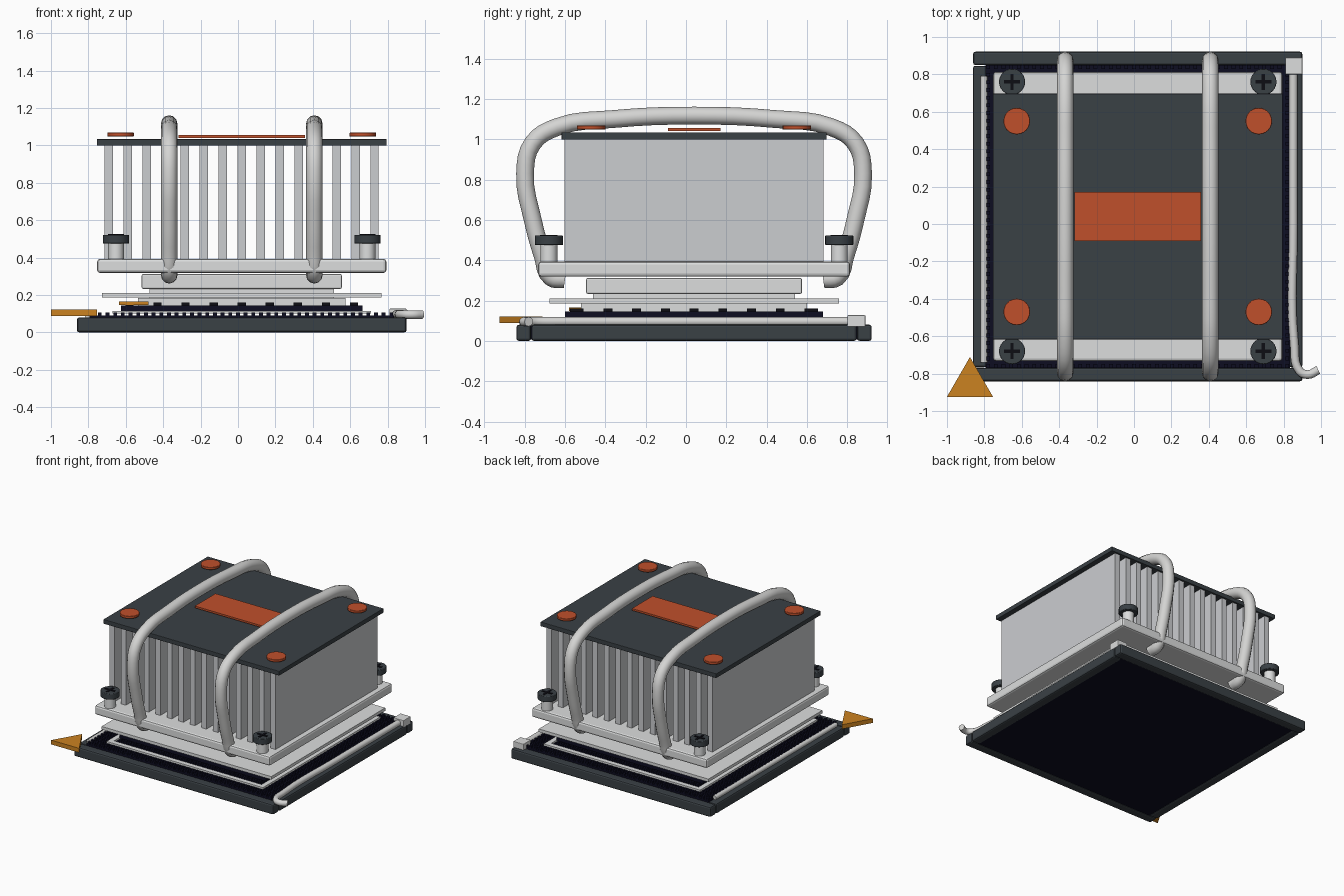
import bpy
import bmesh
from math import radians, pi
from mathutils import Matrix, Vector

if "Cube" in bpy.data.objects:
    bpy.data.objects.remove(bpy.data.objects["Cube"], do_unlink=True)

CX, CY = 0.02, 0.04  # centre of the stack


def material(name, rgb):
    m = bpy.data.materials.new(name)
    m.use_nodes = True
    m.diffuse_color = (*rgb, 1)
    m.node_tree.nodes["Principled BSDF"].inputs["Base Color"].default_value = (*rgb, 1)
    return m


slate = material("dark slate", (0.042, 0.052, 0.06))
navy = material("deep navy", (0.004, 0.004, 0.015))
black = material("near black", (0.004, 0.004, 0.007))
silver = material("light silver", (0.72, 0.73, 0.73))
fin_grey = material("fin grey", (0.6, 0.61, 0.63))
pipe_grey = material("pipe grey", (0.66, 0.66, 0.65))
orange = material("burnt orange", (0.53, 0.08, 0.024))
gold = material("gold", (0.6, 0.225, 0.015))


def finish(bm, name, mat, bevel=0):
    me = bpy.data.meshes.new(name)
    bm.to_mesh(me)
    bm.free()
    me.materials.append(mat)
    ob = bpy.data.objects.new(name, me)
    bpy.context.collection.objects.link(ob)
    if bevel:
        mod = ob.modifiers.new("bevel", "BEVEL")
        mod.width = bevel
        mod.segments = 2
    return ob


def add_box(bm, x, y, z):
    mid = Vector([(a + b) / 2 for a, b in (x, y, z)])
    size = [b - a for a, b in (x, y, z)]
    bmesh.ops.create_cube(bm, size=1, matrix=Matrix.Translation(mid) @ Matrix.Diagonal((*size, 1)))


def box(name, mat, x, y, z, bevel=0):
    bm = bmesh.new()
    add_box(bm, x, y, z)
    return finish(bm, name, mat, bevel)


def span(c, half):
    return (c - half, c + half)


def slab(name, mat, hx, hy, z, bevel=0):
    return box(name, mat, span(CX, hx), span(CY, hy), z, bevel)


def frame(name, mat, hx, hy, w, z):
    """Flat rectangular ring: two long bars and two short ones."""
    bm = bmesh.new()
    for s in (-1, 1):
        add_box(bm, span(CX, hx), span(CY + s * (hy - w / 2), w / 2), z)
        add_box(bm, span(CX + s * (hx - w / 2), w / 2), span(CY, hy - w), z)
    return finish(bm, name, mat)


def disc(name, mat, x, y, z, r, n=24, turn=0.0, bevel=0):
    bm = bmesh.new()
    place = Matrix.Translation((x, y, sum(z) / 2)) @ Matrix.Rotation(turn, 4, "Z")
    bmesh.ops.create_cone(bm, cap_ends=True, segments=n, radius1=r, radius2=r,
                          depth=z[1] - z[0], matrix=place)
    ob = finish(bm, name, mat, bevel)
    if n > 3:
        smooth(ob)
    return ob


def smooth(ob):
    bpy.ops.object.select_all(action="DESELECT")
    ob.select_set(True)
    bpy.context.view_layer.objects.active = ob
    bpy.ops.object.shade_smooth_by_angle(angle=radians(40))


def tube(name, mat, points, r, res=5):
    cu = bpy.data.curves.new(name, "CURVE")
    cu.dimensions = "3D"
    cu.bevel_depth = r
    cu.bevel_resolution = 4
    cu.resolution_u = res
    cu.use_fill_caps = True
    sp = cu.splines.new("BEZIER")
    sp.bezier_points.add(len(points) - 1)
    for bp, p in zip(sp.bezier_points, points):
        bp.co = p
        bp.handle_left_type = bp.handle_right_type = "AUTO"
    ob = bpy.data.objects.new(name, cu)
    bpy.context.collection.objects.link(ob)
    bpy.ops.object.select_all(action="DESELECT")
    ob.select_set(True)
    bpy.context.view_layer.objects.active = ob
    bpy.ops.object.convert(target="MESH")
    ob = bpy.context.view_layer.objects.active
    ob.data.materials.append(mat)
    smooth(ob)
    return ob


# Socket: four bevelled rails around a navy floor
for s, side in ((-1, "front"), (1, "back")):
    box(side + "_rail", slate, span(CX, 0.88), span(CY + s * 0.845, 0.036), (0, 0.08), 0.012)
for s, side in ((-1, "right"), (1, "left")):
    box(side + "_rail", slate, span(CX + s * 0.845, 0.036), span(CY, 0.806), (0, 0.08), 0.012)
slab("socket_floor", navy, 0.815, 0.81, (0.006, 0.09))

# Contact pins in a regular grid
bm = bmesh.new()
for i in range(40):
    for j in range(40):
        x, y = CX + (i - 19.5) * 0.041, CY + (j - 19.5) * 0.041
        add_box(bm, span(x, 0.01), span(y, 0.01), (0.088, 0.105))
finish(bm, "contact_pins", navy)
frame("seating_frame", silver, 0.69, 0.74, 0.04, (0.1, 0.115))

# Chip package with small capacitors along its edges
slab("chip_board", navy, 0.645, 0.64, (0.115, 0.145))
bm = bmesh.new()
for i in range(9):
    t = (i - 4) * 0.15
    for s in (-1, 1):
        add_box(bm, span(CX + t, 0.022), span(CY + s * 0.6, 0.015), (0.143, 0.16))
        add_box(bm, span(CX + s * 0.605, 0.015), span(CY + t * 0.95, 0.022), (0.143, 0.16))
finish(bm, "capacitors", black)
slab("heat_spreader_skirt", silver, 0.555, 0.56, (0.145, 0.185))
slab("heat_spreader_top", silver, 0.492, 0.5, (0.185, 0.235))
frame("load_plate", silver, 0.748, 0.718, 0.2, (0.186, 0.21))

# Corner markers
disc("chip_corner_marker", gold, -0.557, -0.535, (0.147, 0.165), 0.09, 3, pi / 2 - pi / 2)
disc("socket_corner_marker", gold, -0.877, -0.853, (0.088, 0.122), 0.142, 3)

# Lever, its hinge block and the opposite hinge rod
tube("lever", pipe_grey, [(0.852, 0.82, 0.096), (0.852, 0, 0.096), (0.858, -0.65, 0.096),
                          (0.885, -0.785, 0.096), (0.93, -0.805, 0.095), (0.985, -0.78, 0.095)], 0.023)
box("lever_hinge", silver, (0.81, 0.9), (0.8, 0.89), (0.07, 0.127), 0.004)
tube("hinge_rod", pipe_grey, [(-0.802, -0.74, 0.092), (-0.802, 0.79, 0.092)], 0.018)

# Heat sink block, base, fins and cover
slab("contact_block", silver, 0.535, 0.535, (0.233, 0.312), 0.008)
slab("base_plate", silver, 0.773, 0.773, (0.318, 0.393), 0.015)
for i in range(15):
    box(f"fin_{i + 1}", fin_grey, span(CX + (i - 7) * 0.1015, 0.022), span(CY, 0.643), (0.39, 1.0))
slab("cover_plate", slate, 0.775, 0.657, (0.998, 1.033), 0.003)
slab("cover_label", orange, 0.338, 0.13, (1.04, 1.055))

# Cover buttons and corner screws
for sx in (-1, 1):
    for sy in (-1, 1):
        tag = ("back_" if sy > 0 else "front_") + ("left" if sx > 0 else "right")
        disc("button_" + tag, orange, CX + sx * 0.647, CY + sy * 0.51, (1.048, 1.068), 0.071, bevel=0.003)
        x, y = CX + sx * 0.672, CY + sy * 0.72
        disc("screw_shaft_" + tag, silver, x, y, (0.385, 0.48), 0.042)
        disc("screw_head_" + tag, slate, x, y, (0.475, 0.522), 0.07, bevel=0.004)
        bm = bmesh.new()
        add_box(bm, span(x, 0.043), span(y, 0.009), (0.519, 0.526))
        add_box(bm, span(x, 0.009), span(y, 0.043), (0.519, 0.5255))
        finish(bm, "screw_cross_" + tag, black)

# Heat pipes: half profile mirrored front to back
half = [(0.64, 0.305), (0.71, 0.315), (0.75, 0.42), (0.8, 0.6), (0.838, 0.83),
        (0.8, 0.98), (0.68, 1.06), (0.4, 1.1)]
arc = [(-d, z) for d, z in half] + [(0, 1.117)] + half[::-1]
for s, side in ((-1, "right"), (1, "left")):
    tube("heat_pipe_" + side, pipe_grey, [(CX + s * 0.388, CY + d, z) for d, z in arc], 0.044, 4)
